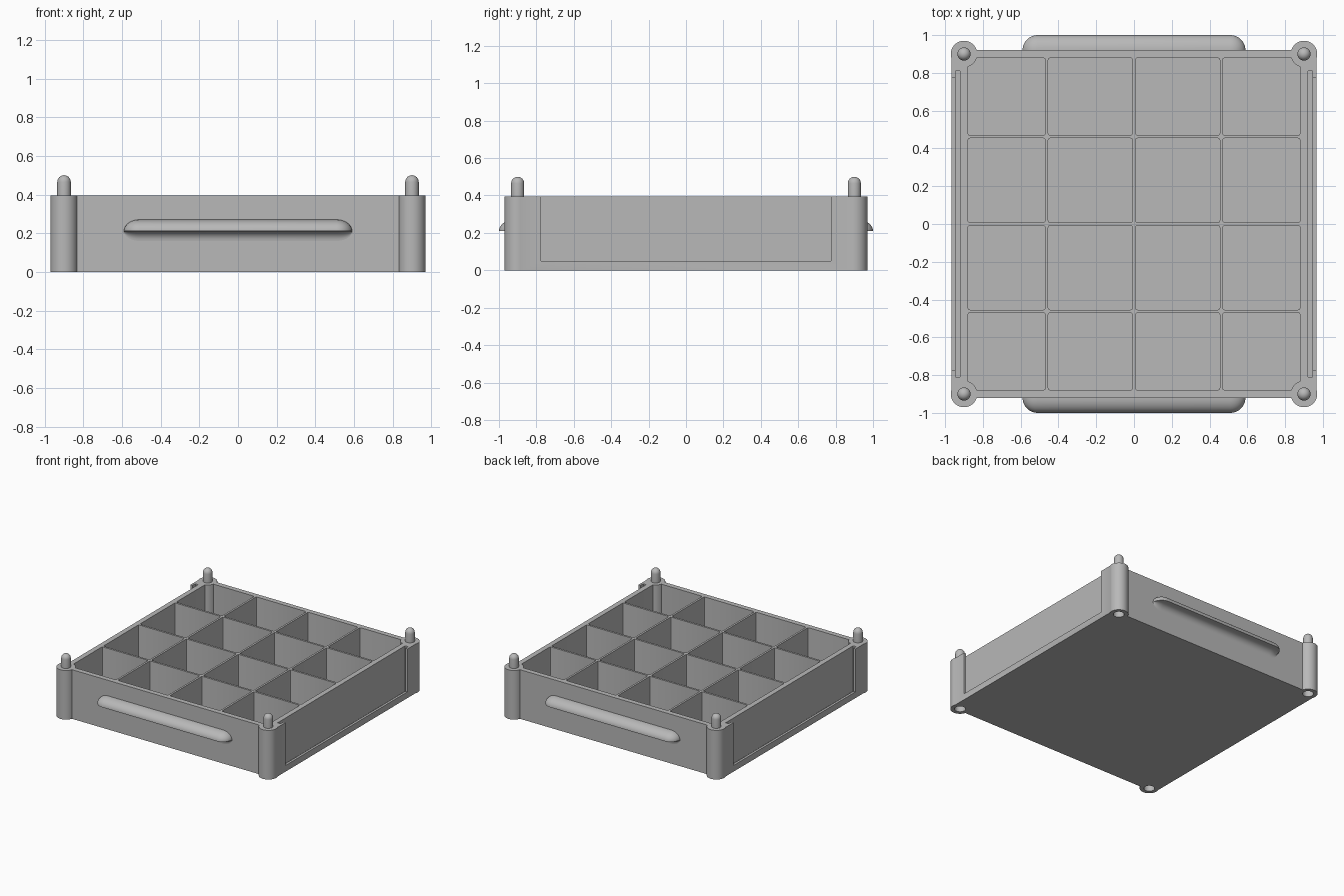
import bpy, bmesh, math
from mathutils import Matrix, Vector

cube = bpy.data.objects.get("Cube")
if cube:
    bpy.data.objects.remove(cube, do_unlink=True)

grey = bpy.data.materials.new("plain_grey")
grey.use_nodes = True
grey.diffuse_color = (0.48, 0.48, 0.48, 1)
grey.node_tree.nodes["Principled BSDF"].inputs["Base Color"].default_value = (0.48, 0.48, 0.48, 1)

HEIGHT, FLOOR = 0.395, 0.03
BODY_X, BODY_Y = 0.965, 0.92
POST = 0.9


def finish(name, bm):
    bmesh.ops.recalc_face_normals(bm, faces=bm.faces)
    mesh = bpy.data.meshes.new(name)
    bm.to_mesh(mesh)
    bm.free()
    mesh.materials.append(grey)
    obj = bpy.data.objects.new(name, mesh)
    bpy.context.collection.objects.link(obj)
    return obj


def add_box(bm, lo, hi, corner=0):
    lo, hi = Vector(lo), Vector(hi)
    m = Matrix.Translation((lo + hi) / 2) @ Matrix.Diagonal((*(hi - lo), 1))
    verts = bmesh.ops.create_cube(bm, size=1, matrix=m)["verts"]
    if corner:
        edges = {e for v in verts for e in v.link_edges
                 if abs(e.verts[0].co.z - e.verts[1].co.z) > 0.1}
        bmesh.ops.bevel(bm, geom=list(edges), offset=corner, segments=2,
                        profile=0.5, affect='EDGES')


def add_lathe(bm, profile, x, y, steps=32):
    verts = [bm.verts.new((x + r, y, z)) for r, z in profile]
    edges = [bm.edges.new(pair) for pair in zip(verts, verts[1:])]
    bmesh.ops.spin(bm, geom=verts + edges, cent=(x, y, 0), axis=(0, 0, 1),
                   angle=math.tau, steps=steps)
    bmesh.ops.remove_doubles(bm, verts=bm.verts, dist=0.0002)


def select_only(obj):
    bpy.ops.object.select_all(action='DESELECT')
    obj.select_set(True)
    bpy.context.view_layer.objects.active = obj


def boolean(target, tool, operation):
    tool.hide_render = True
    mod = target.modifiers.new(operation.lower(), 'BOOLEAN')
    mod.operation, mod.object, mod.solver = operation, tool, 'EXACT'
    select_only(target)
    bpy.ops.object.modifier_apply(modifier=mod.name)
    bpy.data.objects.remove(tool, do_unlink=True)


corners = [(sx * POST, sy * POST) for sx in (-1, 1) for sy in (-1, 1)]

# Solid tray block
bm = bmesh.new()
add_box(bm, (-BODY_X, -BODY_Y, 0), (BODY_X, BODY_Y, HEIGHT))
tray = finish("tray_body", bm)

# Sixteen compartments and the narrow panel slots in both side walls
bm = bmesh.new()
lines = [-0.887, -0.462, 0, 0.462, 0.887]
wall = 0.008
for x0, x1 in zip(lines, lines[1:]):
    for y0, y1 in zip(lines, lines[1:]):
        add_box(bm, (x0 + wall, y0 + wall, FLOOR), (x1 - wall, y1 - wall, 0.6), 0.01)
for side in (-1, 1):
    xs = sorted((side * 0.92, side * 0.946))
    add_box(bm, (xs[0], -0.81, FLOOR), (xs[1], 0.81, 0.6))
boolean(tray, finish("compartment_cutter", bm), 'DIFFERENCE')

# Openings that expose the panel slots
bm = bmesh.new()
for side in (-1, 1):
    xs = sorted((side * 0.935, side * 1.1))
    add_box(bm, (xs[0], -0.775, 0.05), (xs[1], 0.775, 0.6))
boolean(tray, finish("window_cutter", bm), 'DIFFERENCE')

# Corner posts with round-topped pegs
peg = 0.035
dome = [(peg * math.cos(a), 0.465 + peg * math.sin(a))
        for a in (i * math.pi / 12 for i in range(6))]
bm = bmesh.new()
for x, y in corners:
    add_lathe(bm, [(0, 0), (0.07, 0), (0.07, HEIGHT), (peg, HEIGHT)] + dome + [(0, 0.5)], x, y)
boolean(tray, finish("corner_posts", bm), 'UNION')

# Stacking sockets under the posts
bm = bmesh.new()
for x, y in corners:
    add_lathe(bm, [(0, -0.1), (0.04, -0.1), (0.04, 0.11), (0, 0.11)], x, y)
boolean(tray, finish("socket_cutter", bm), 'DIFFERENCE')


# Grip section: rounded top, flat lip, hollow curve back to the wall
def grip_section(n=8):
    arc = [i * math.pi / 2 / n for i in range(n + 1)]
    top = [(0.08 * math.sin(a), 0.06 * math.cos(a)) for a in arc]
    under = [(0.05 - 0.05 * math.sin(a), 0.05 * math.cos(a) - 0.05) for a in arc]
    return [(-0.01, 0.06)] + top + under + [(-0.01, -0.05)]


def make_grip(name, side):
    bm = bmesh.new()
    ends = [i * math.pi / 20 for i in range(10)] + [1.55]
    stations = [(0.51 + 0.08 * math.sin(a), math.cos(a)) for a in ends]
    stations = [(-x, s) for x, s in reversed(stations)] + stations
    rings = [[bm.verts.new((x, side * (BODY_Y + p * s), 0.21 + q * s))
              for p, q in grip_section()] for x, s in stations]
    for a, b in zip(rings, rings[1:]):
        for i in range(len(a)):
            j = (i + 1) % len(a)
            bm.faces.new((a[i], a[j], b[j], b[i]))
    bm.faces.new(rings[0])
    bm.faces.new(rings[-1])
    return finish(name, bm)


parts = [tray, make_grip("front_grip", -1), make_grip("back_grip", 1)]
for part in parts:
    select_only(part)
    bpy.ops.object.shade_smooth_by_angle(angle=math.radians(35))
